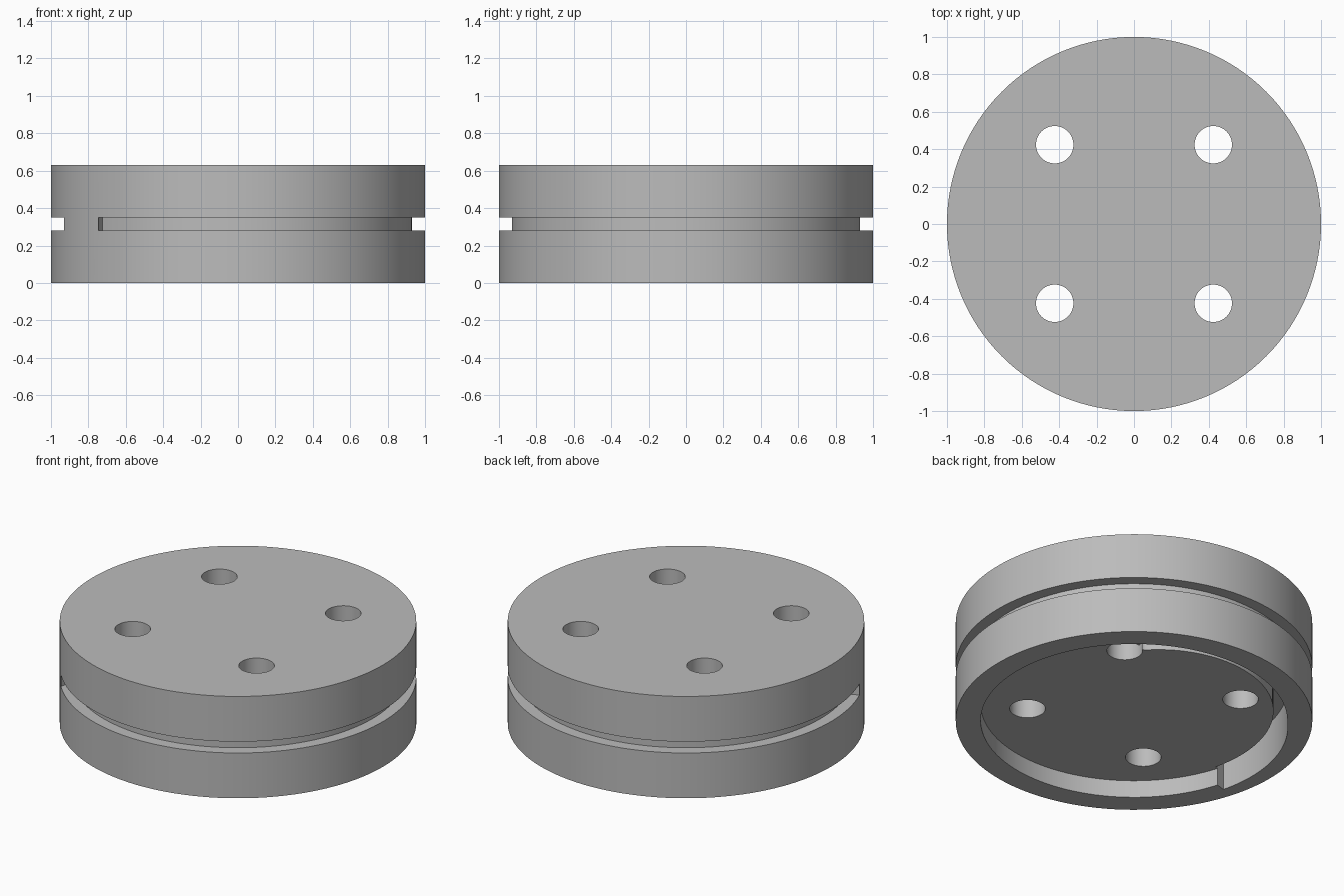
import bpy, bmesh
from math import radians, cos, sin, pi

cube = bpy.data.objects.get("Cube")
if cube:
    bpy.data.objects.remove(cube, do_unlink=True)

HEIGHT = 0.63
grey = bpy.data.materials.new("grey")
grey.use_nodes = True
grey.diffuse_color = (0.5, 0.5, 0.5, 1)
grey.node_tree.nodes["Principled BSDF"].inputs["Base Color"].default_value = (0.5, 0.5, 0.5, 1)


def cylinder(name, radius, z0, z1, x=0, y=0, sides=128):
    bpy.ops.mesh.primitive_cylinder_add(vertices=sides, radius=radius, depth=z1 - z0,
                                        location=(x, y, (z0 + z1) / 2))
    ob = bpy.context.object
    ob.name = name
    return ob


def prism(name, outline, z0, z1):
    """Closed vertical prism over a 2D outline."""
    bm = bmesh.new()
    base = bm.faces.new([bm.verts.new((x, y, z0)) for x, y in outline])
    grown = bmesh.ops.extrude_face_region(bm, geom=[base])["geom"]
    top = [v for v in grown if isinstance(v, bmesh.types.BMVert)]
    bmesh.ops.translate(bm, verts=top, vec=(0, 0, z1 - z0))
    bmesh.ops.recalc_face_normals(bm, faces=bm.faces)
    mesh = bpy.data.meshes.new(name)
    bm.to_mesh(mesh)
    bm.free()
    ob = bpy.data.objects.new(name, mesh)
    bpy.context.collection.objects.link(ob)
    return ob


def polar(r, deg):
    return r * cos(radians(deg)), r * sin(radians(deg))


def cut(target, cutter):
    cutter.hide_render = True
    mod = target.modifiers.new("cut", "BOOLEAN")
    mod.operation = "DIFFERENCE"
    mod.solver = "EXACT"
    mod.object = cutter
    bpy.ops.object.select_all(action="DESELECT")
    bpy.context.view_layer.objects.active = target
    target.select_set(True)
    bpy.ops.object.modifier_apply(modifier=mod.name)
    bpy.data.objects.remove(cutter, do_unlink=True)


# Disc body
disc = cylinder("grooved_disc", 1.0, 0, HEIGHT)
disc.data.materials.append(grey)

# Shallow round recess underneath
cut(disc, cylinder("recess_cutter", 0.86, -0.1, 0.107))

# Four through holes
for sx in (-1, 1):
    for sy in (-1, 1):
        cut(disc, cylinder("hole_cutter", 0.1, -0.1, HEIGHT + 0.1, sx * 0.424, sy * 0.424, 48))

# Rim groove, interrupted by a short solid bridge
STEPS = 120
inner_start, outer_start, end = -141.2, -135.0, 201.6
inner = [polar(0.93, inner_start + (end - inner_start) * i / STEPS) for i in range(STEPS + 1)]
outer = [polar(1.1, outer_start + (end - outer_start) * i / STEPS) for i in range(STEPS + 1)]
cut(disc, prism("groove_cutter", outer + inner[::-1], 0.28, 0.35))

# Spiral slot underneath, rounded at its inner end and square at the outer end
START, STOP, WIDTH, N = 56, 197, 0.08, 48
side_in, side_out = [], []
for i in range(N + 1):
    t = i / N
    r = 0.61 + 0.36 * t - 0.13 * t * t
    a = START + (STOP - START) * t
    side_in.append(polar(r, a))
    side_out.append(polar(r + WIDTH, a))
mid = polar(0.61 + WIDTH / 2, START)
cap = [(mid[0] + WIDTH / 2 * cos(radians(START) - pi * k / 8),
        mid[1] + WIDTH / 2 * sin(radians(START) - pi * k / 8)) for k in range(1, 8)]
cut(disc, prism("slot_cutter", side_out[::-1] + cap + side_in, -0.1, 0.26))

# Smooth round walls, sharp edges
bpy.ops.object.select_all(action="DESELECT")
disc.select_set(True)
bpy.context.view_layer.objects.active = disc
bpy.ops.object.shade_smooth_by_angle(angle=radians(30))
